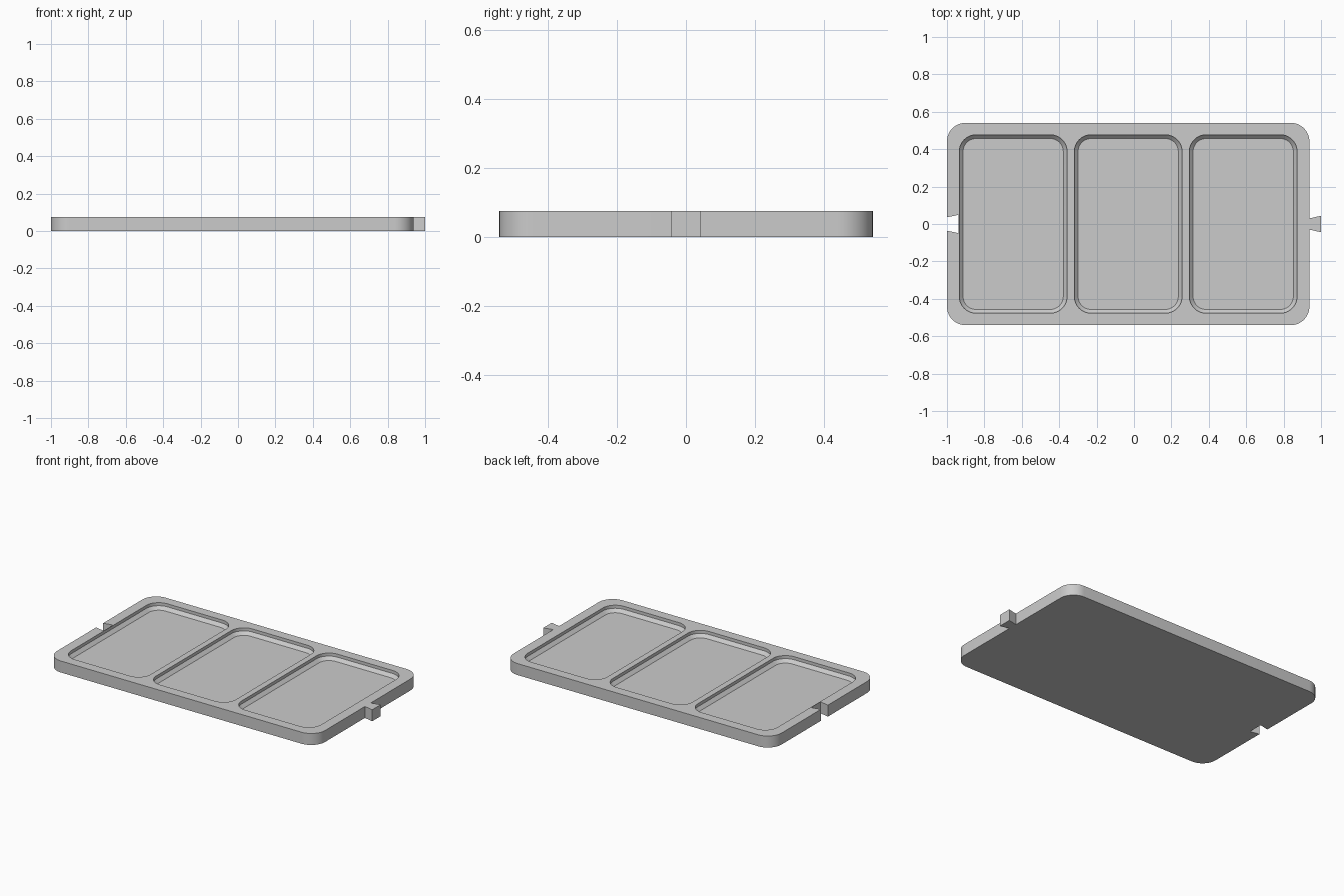
import bpy, bmesh, math

cube = bpy.data.objects.get("Cube")
if cube:
    bpy.data.objects.remove(cube)

HEIGHT = 0.075
CENTRE_X = -0.031          # middle of the tray body, without the tab
HALF_X, HALF_Y = 0.969, 0.541
PITCH = 0.615              # spacing of the pockets
POCKET_X, POCKET_Y = 0.288, 0.477
CHAMFER = 0.02
FLOOR = 0.035

grey = bpy.data.materials.new("plain grey")
grey.use_nodes = True
colour = (0.6, 0.6, 0.6, 1)
grey.diffuse_color = colour
grey.node_tree.nodes["Principled BSDF"].inputs["Base Color"].default_value = colour


def corner(cx, cy, radius, start, steps=12):
    """Quarter circle, counter-clockwise from the start angle in degrees."""
    angles = [math.radians(start + 90 * i / steps) for i in range(steps + 1)]
    return [(cx + radius * math.cos(a), cy + radius * math.sin(a)) for a in angles]


def rounded_sides(cx, hx, hy, radius):
    """Four corner arcs, starting at the lower right one."""
    dx, dy = hx - radius, hy - radius
    spots = [(1, -1, -90), (1, 1, 0), (-1, 1, 90), (-1, -1, 180)]
    return [corner(cx + sx * dx, sy * dy, radius, a) for sx, sy, a in spots]


def loft(name, rings):
    """Closed solid through rings of (outline, z), from bottom to top."""
    bm = bmesh.new()
    loops = [[bm.verts.new((x, y, z)) for x, y in outline] for outline, z in rings]
    bm.faces.new(loops[0][::-1])
    bm.faces.new(loops[-1])
    for low, high in zip(loops, loops[1:]):
        for i in range(len(low)):
            j = (i + 1) % len(low)
            bm.faces.new((low[i], low[j], high[j], high[i]))
    bmesh.ops.recalc_face_normals(bm, faces=bm.faces)
    mesh = bpy.data.meshes.new(name)
    bm.to_mesh(mesh)
    bm.free()
    mesh.materials.append(grey)
    obj = bpy.data.objects.new(name, mesh)
    bpy.context.collection.objects.link(obj)
    return obj


# Tray body: rounded plate with a dovetail tab on +x and a dovetail notch on -x
arcs = rounded_sides(CENTRE_X, HALF_X, HALF_Y, 0.1)
right, left = CENTRE_X + HALF_X, CENTRE_X - HALF_X
tab = [(right, -0.03), (1, -0.044), (1, 0.044), (right, 0.03)]
notch = [(left, 0.036), (left + 0.063, 0.049), (left + 0.063, -0.049), (left, -0.036)]
outline = arcs[0] + tab + arcs[1] + arcs[2] + notch + arcs[3]
tray = loft("tray", [(outline, 0), (outline, HEIGHT)])
bpy.context.view_layer.objects.active = tray
tray.select_set(True)

# Three pockets with upright walls and a chamfer around the floor
for k in (-1, 0, 1):
    cx = CENTRE_X + k * PITCH
    wide = sum(rounded_sides(cx, POCKET_X, POCKET_Y, 0.09), [])
    narrow = sum(rounded_sides(cx, POCKET_X - CHAMFER, POCKET_Y - CHAMFER, 0.07), [])
    cutter = loft("pocket_cutter", [(narrow, FLOOR), (wide, FLOOR + CHAMFER),
                                    (wide, HEIGHT + 0.05)])
    cutter.hide_render = True
    cut = tray.modifiers.new("pocket", 'BOOLEAN')
    cut.operation = 'DIFFERENCE'
    cut.solver = 'EXACT'
    cut.object = cutter
    bpy.ops.object.modifier_apply(modifier=cut.name)
    bpy.data.objects.remove(cutter)

bpy.ops.object.shade_smooth_by_angle(angle=math.radians(30))
